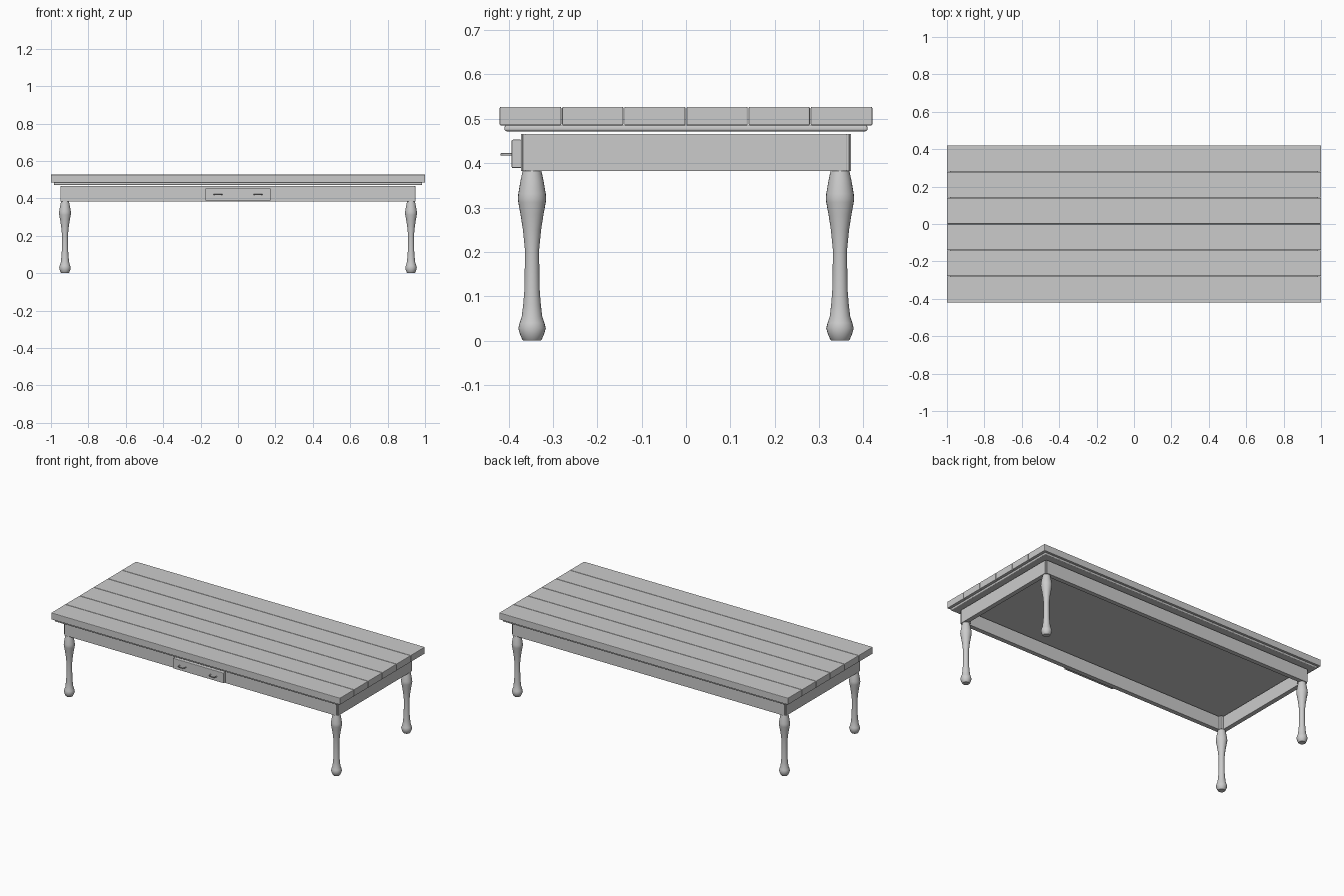
import bpy, bmesh, math
from mathutils import Vector

if "Cube" in bpy.data.objects:
    bpy.data.objects.remove(bpy.data.objects["Cube"])


def link(name, mesh):
    ob = bpy.data.objects.new(name, mesh)
    bpy.context.scene.collection.objects.link(ob)
    return ob


def box(name, x0, x1, y0, y1, z0, z1, bevel=0.002, segments=2):
    bm = bmesh.new()
    bmesh.ops.create_cube(bm, size=1)
    for v in bm.verts:
        v.co = Vector(((x0 + x1) / 2 + v.co.x * (x1 - x0),
                       (y0 + y1) / 2 + v.co.y * (y1 - y0),
                       (z0 + z1) / 2 + v.co.z * (z1 - z0)))
    me = bpy.data.meshes.new(name)
    bm.to_mesh(me)
    bm.free()
    ob = link(name, me)
    if bevel:
        mod = ob.modifiers.new("soft_edges", 'BEVEL')
        mod.width = bevel
        mod.segments = segments
    return ob


def lathe(name, profile, x, y, sides=24):
    bm = bmesh.new()
    rings = [[bm.verts.new((x + r * math.cos(2 * math.pi * i / sides),
                            y + r * math.sin(2 * math.pi * i / sides), z))
              for i in range(sides)] for r, z in profile]
    for a, b in zip(rings, rings[1:]):
        for i in range(sides):
            j = (i + 1) % sides
            bm.faces.new((a[i], a[j], b[j], b[i])).smooth = True
    bm.faces.new(rings[0][::-1])
    bm.faces.new(rings[-1])
    me = bpy.data.meshes.new(name)
    bm.to_mesh(me)
    bm.free()
    return link(name, me)


# Table top: six planks on a thin sub-board
W = 0.14
for i in range(6):
    y = -0.42 + i * W
    box(f"top_plank_{i + 1}", -1, 1, y + (0.001 if i else 0),
        y + W - (0.001 if i < 5 else 0), 0.485, 0.527, 0.003)
box("sub_board", -0.985, 0.985, -0.409, 0.409, 0.472, 0.4855, 0.005, 3)

# Apron rails
for s, side in ((-1, "front"), (1, "back")):
    ya, yb = sorted((s * 0.343, s * 0.372))
    box(f"{side}_rail", -0.943, 0.943, ya, yb, 0.382, 0.466)
for s, side in ((-1, "left"), (1, "right")):
    xa, xb = sorted((s * 0.921, s * 0.95))
    box(f"{side}_rail", xa, xb, -0.363, 0.363, 0.382, 0.466)

# Turned legs with square posts tucked in the apron corners
profile = [(0.019, 0), (0.022, 0.003), (0.027, 0.014), (0.031, 0.028),
           (0.028, 0.04), (0.023, 0.055), (0.020, 0.08), (0.0175, 0.11),
           (0.0165, 0.15), (0.016, 0.205), (0.0205, 0.25), (0.026, 0.285),
           (0.031, 0.312), (0.032, 0.32), (0.031, 0.331),
           (0.026, 0.36), (0.021, 0.384)]
for sx, nx in ((-1, "left"), (1, "right")):
    for sy, ny in ((-1, "front"), (1, "back")):
        cx, cy = sx * 0.925, sy * 0.347
        lathe(f"{ny}_{nx}_leg", profile, cx, cy)
        box(f"{ny}_{nx}_post", cx - 0.021, cx + 0.021, cy - 0.021, cy + 0.021,
            0.382, 0.466)

# Drawer front
box("drawer_front", -0.175, 0.175, -0.393, -0.37, 0.389, 0.453, 0.003)

# Bent pull handles
for x, side in ((-0.107, "left"), (0.107, "right")):
    cu = bpy.data.curves.new(f"{side}_handle", 'CURVE')
    cu.dimensions = '3D'
    cu.bevel_depth = 0.0028
    cu.bevel_resolution = 2
    cu.use_fill_caps = True
    pts = [(-0.022, -0.391), (-0.021, -0.408), (-0.014, -0.416),
           (0.014, -0.416), (0.021, -0.408), (0.022, -0.391)]
    sp = cu.splines.new('POLY')
    sp.points.add(len(pts) - 1)
    for p, (dx, y) in zip(sp.points, pts):
        p.co = (x + dx, y, 0.42, 1)
    link(f"{side}_handle", cu)
